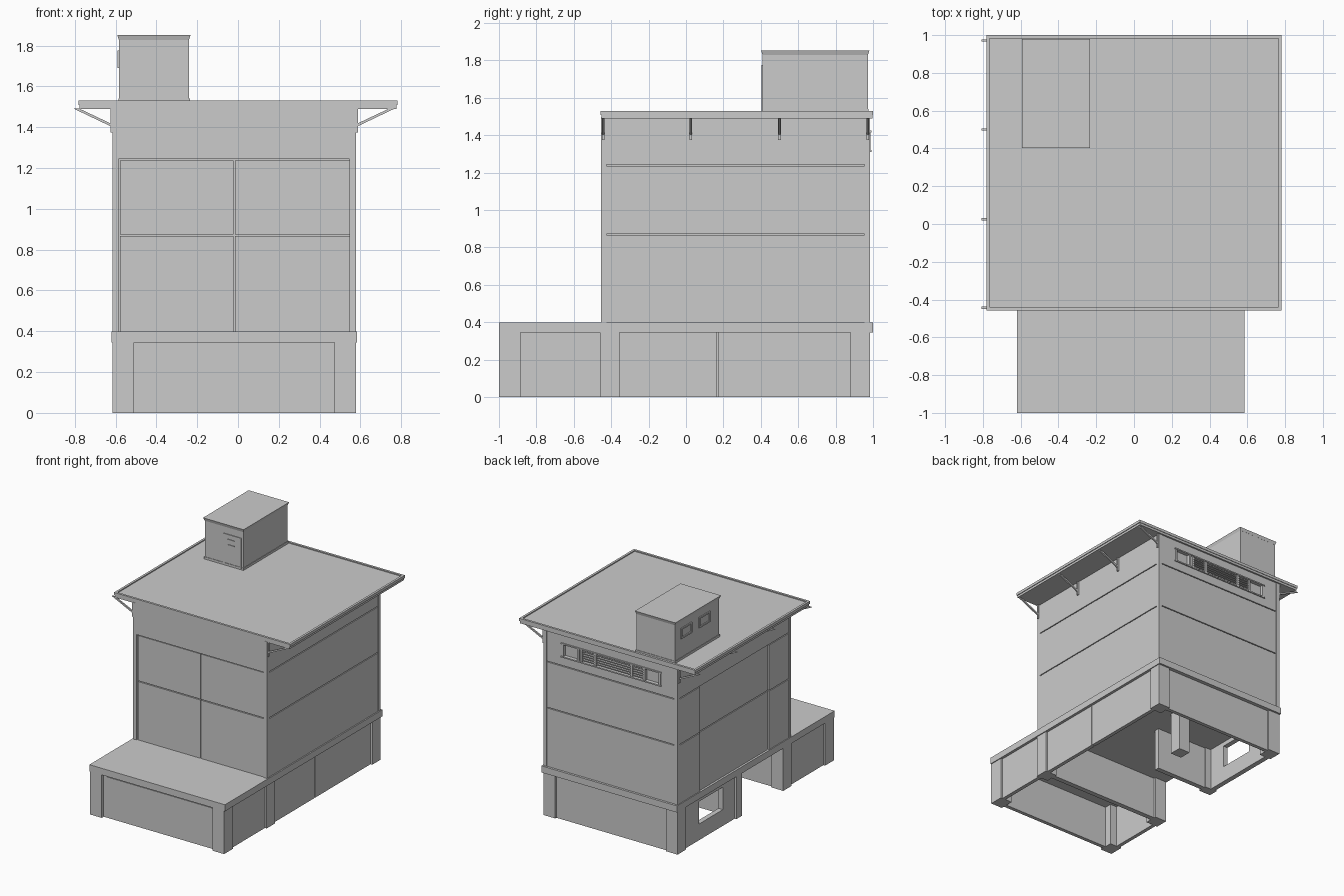
import bpy
import bmesh

if "Cube" in bpy.data.objects:
    bpy.data.objects.remove(bpy.data.objects["Cube"])

X0, X1, Y0, Y1 = -0.615, 0.577, -0.455, 0.985   # tower footprint


def add_box(bm, x0, x1, y0, y1, z0, z1):
    v = [bm.verts.new((x, y, z)) for z in (z0, z1) for y in (y0, y1) for x in (x0, x1)]
    for f in ((0, 2, 3, 1), (4, 5, 7, 6), (0, 1, 5, 4), (2, 6, 7, 3), (0, 4, 6, 2), (1, 3, 7, 5)):
        bm.faces.new([v[i] for i in f])


def finish(name, bm):
    bmesh.ops.recalc_face_normals(bm, faces=bm.faces)
    me = bpy.data.meshes.new(name)
    bm.to_mesh(me)
    bm.free()
    ob = bpy.data.objects.new(name, me)
    bpy.context.collection.objects.link(ob)
    return ob


def boxes(name, *items):
    bm = bmesh.new()
    for b in items:
        add_box(bm, *b)
    return finish(name, bm)


def on_side(side, u0, u1, z0, z1, out, thick):
    """Box on a tower side; out = offset of its outer face from the side plane."""
    if side == "front":
        return (u0, u1, Y0 - out, Y0 - out + thick, z0, z1)
    if side == "back":
        return (u0, u1, Y1 + out - thick, Y1 + out, z0, z1)
    if side == "left":
        return (X0 - out, X0 - out + thick, u0, u1, z0, z1)
    return (X1 + out - thick, X1 + out, u0, u1, z0, z1)


def holed(side, u0, u1, z0, z1, a0, a1, b0, b1, out, thick):
    """Four boxes around a rectangular opening."""
    return [on_side(side, *r, out, thick) for r in
            ((u0, a0, z0, z1), (a1, u1, z0, z1), (a0, a1, z0, b0), (a0, a1, b1, z1))]


# Ground floor: pillars, set-back panels and the slab with its band
spans = [(-1, -0.885), (-0.46, -0.355), (0.88, 0.985)]
pillars = [(X0, -0.51, a, b, 0, 0.35) for a, b in spans + [(0.165, 0.24)]]
pillars += [(0.472, X1, a, b, 0, 0.35) for a, b in spans]
boxes("ground_pillars", *pillars)
boxes("ground_slab", (-0.62, 0.584, -1, 1.0, 0.345, 0.398))
boxes("right_ground_panels",
      *[on_side("right", a, b, 0, 0.345, -0.015, 0.03)
        for a, b in ((-0.885, -0.46), (-0.355, 0.166), (0.174, 0.88))])
boxes("left_ground_panel", on_side("left", -0.885, -0.46, 0, 0.345, -0.015, 0.03))
boxes("left_window_wall", *holed("left", 0.24, 0.88, 0, 0.345, 0.39, 0.69, 0.13, 0.31, -0.015, 0.04))
boxes("back_ground_panel", on_side("back", -0.51, 0.472, 0, 0.345, -0.015, 0.03))
boxes("front_shutter", (-0.51, 0.472, -0.975, -0.945, 0, 0.345),
      (-0.48, 0.472, -0.98, -0.97, 0.02, 0.33))
boxes("cross_wall", (-0.51, 0.472, -0.41, -0.37, 0, 0.345))
boxes("inner_wall", (-0.51, -0.05, 0.19, 0.23, 0, 0.345))
boxes("inner_pillar", (-0.08, 0.02, 0.46, 0.56, 0, 0.345))

# Tower core, corner posts and wall panels separated by thin joints
I = 0.025
boxes("tower_core", (X0 + I, X1 - I, Y0 + I, Y1 - I, 0.39, 1.495))
boxes("tower_corner_posts", *[(x, x + 0.03, y, y + 0.03, 0.395, 1.495)
                              for x in (X0, X1 - 0.03) for y in (Y0, Y1 - 0.03)])
rows = [(0.395, 0.866), (0.873, 1.236), (1.243, 1.495)]
xa, xb, ya, yb = X0 + 0.03, X1 - 0.03, Y0 + 0.03, Y1 - 0.03
boxes("right_wall_panels", *[on_side("right", ya, yb, a, b, -0.003, 0.025) for a, b in rows])
boxes("front_wall_panels",
      *[on_side("front", u, v, a, b, -0.008, 0.02) for a, b in rows[:2]
        for u, v in ((xa + 0.008, -0.022), (-0.014, xb))],
      on_side("front", xa, xb, *rows[2], -0.002, 0.025))
boxes("left_wall_panels",
      *[on_side("left", u, v, a, b, o, 0.022) for a, b in rows[:2]
        for u, v, o in ((ya, -0.18, -0.002), (-0.172, 0.692, -0.012), (0.70, yb, -0.002))],
      on_side("left", ya, yb, *rows[2], -0.002, 0.025))
boxes("back_wall_panels", *[on_side("back", xa, xb, a, b, -0.003, 0.025) for a, b in rows[:2]],
      *holed("back", xa, xb, *rows[2], -0.46, 0.41, 1.315, 1.42, -0.003, 0.025))

# High window strip on the back: frame, mullions and louvres
bars = [on_side("back", -0.47, 0.42, z, z + 0.01, 0.006, 0.03) for z in (1.31, 1.415)]
bars += [on_side("back", x - 0.009, x + 0.009, 1.315, 1.42, 0.002, 0.025)
         for x in (-0.455, -0.32, -0.205, 0.115, 0.24, 0.27, 0.405)]
boxes("back_window_frame", *bars)
boxes("back_louvres", *[on_side("back", a, b, 1.328 + k * 0.018, 1.336 + k * 0.018, -0.004, 0.02)
                        for a, b in ((-0.32, -0.205), (-0.205, 0.115), (0.115, 0.24))
                        for k in range(5)])

# Roof: stepped slab with a raised rim
R, F, B, W = 0.782, -0.457, 1.0, 0.018
boxes("roof_slab", (-R + 0.006, R - 0.006, F + 0.004, B - 0.004, 1.49, 1.522))
boxes("roof_rim", (-R, -R + W, F, B, 1.508, 1.53), (R - W, R, F, B, 1.508, 1.53),
      (-R + W, R - W, F, F + W, 1.508, 1.53), (-R + W, R - W, B - W, B, 1.508, 1.53))


# Brackets under the eaves: wall post plus slanted strut
def bracket(name, xw, s, y):
    bm = bmesh.new()
    xs = sorted((xw - s * 0.005, xw + s * 0.01))
    add_box(bm, *xs, y - 0.007, y + 0.007, 1.375, 1.49)
    profile = ((xw, 1.40), (xw, 1.414), (xw + s * 0.165, 1.492), (xw + s * 0.193, 1.492))
    lo = [bm.verts.new((x, y - 0.006, z)) for x, z in profile]
    hi = [bm.verts.new((x, y + 0.006, z)) for x, z in profile]
    bm.faces.new(lo)
    bm.faces.new(hi)
    for i in range(4):
        j = (i + 1) % 4
        bm.faces.new((lo[i], lo[j], hi[j], hi[i]))
    finish(name, bm)


for i, y in enumerate((-0.443, 0.025, 0.5, 0.972)):
    bracket(f"right_bracket_{i}", X1, 1, y)
    bracket(f"left_bracket_{i}", X0, -1, y)

# Rooftop hut with plinth and flared cap
boxes("hut_body", (-0.582, -0.24, 0.41, 0.972, 1.51, 1.835),
      (-0.586, -0.236, 0.406, 0.976, 1.515, 1.54))
cap = boxes("hut_cap", (-0.592, -0.232, 0.402, 0.98, 1.828, 1.852))
for v in cap.data.vertices:
    if v.co.z < 1.84:
        v.co.x = -0.412 + (v.co.x + 0.412) * 0.955
        v.co.y = 0.691 + (v.co.y - 0.691) * 0.975
# Hut door on the front with its vent slats
boxes("hut_door_frame", (-0.415, -0.405, 0.404, 0.412, 1.53, 1.775),
      (-0.265, -0.255, 0.404, 0.412, 1.53, 1.775), (-0.405, -0.265, 0.404, 0.412, 1.765, 1.775))
boxes("hut_door_slats", *[(-0.375, -0.32, 0.405, 0.412, z, z + 0.006) for z in (1.687, 1.73)])
# Hut windows on the left
for i, y in enumerate((0.53, 0.76)):
    a, b, c, d, t = y, y + 0.14, 1.69, 1.775, 0.012
    boxes(f"hut_window_{i}", *[(-0.59, -0.58, *r) for r in
          ((a, a + t, c, d), (b - t, b, c, d), (a + t, b - t, c, c + t), (a + t, b - t, d - t, d))])
